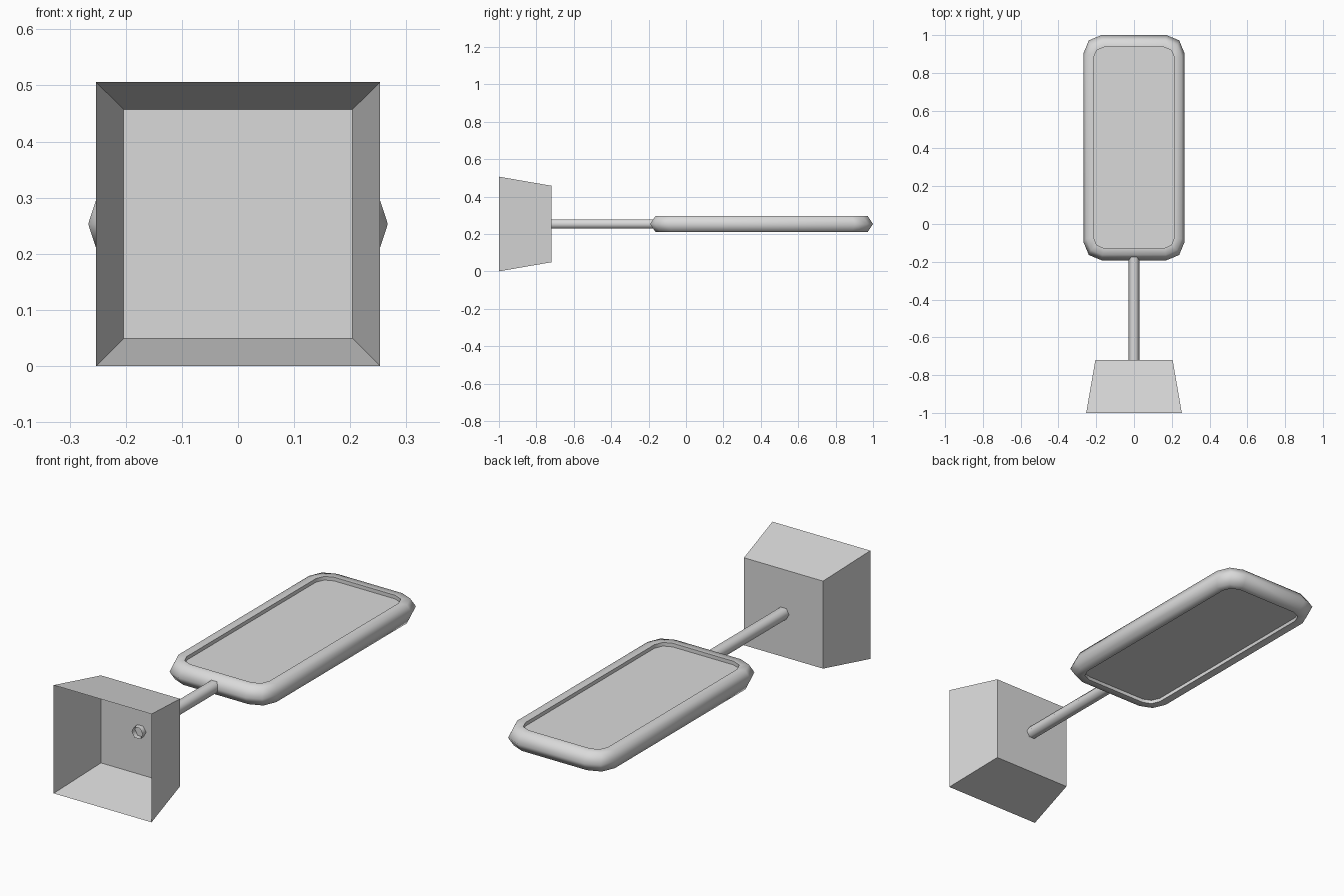
import bpy
import bmesh
from math import cos, sin, pi, radians

cube = bpy.data.objects.get("Cube")
if cube:
    bpy.data.objects.remove(cube, do_unlink=True)

MID_Z = 0.253      # height of the shared axis
FRAME_Y = 0.404    # centre of the long frame

grey = bpy.data.materials.new("plain_grey")
grey.use_nodes = True
colour = (0.7, 0.7, 0.7, 1)
grey.diffuse_color = colour
grey.node_tree.nodes["Principled BSDF"].inputs["Base Color"].default_value = colour


def rounded_ring(half_x, half_y, radius, z):
    """Rounded rectangle with two-segment corners."""
    points = []
    for corner, (sx, sy) in enumerate([(1, 1), (-1, 1), (-1, -1), (1, -1)]):
        for step in range(3):
            a = (corner + step / 2) * pi / 2
            points.append((sx * (half_x - radius) + radius * cos(a),
                           FRAME_Y + sy * (half_y - radius) + radius * sin(a),
                           MID_Z + z))
    return points


def square_ring(half, y):
    return [(sx * half, y, MID_Z + sz * half)
            for sx, sz in [(1, 1), (-1, 1), (-1, -1), (1, -1)]]


def hex_ring(radius, y):
    return [(radius * cos(i * pi / 3), y, MID_Z + radius * sin(i * pi / 3))
            for i in range(6)]


def loft(name, rings, caps=(), smooth=False):
    """Skin a list of matching rings, then cap the listed ones."""
    bm = bmesh.new()
    loops = [[bm.verts.new(p) for p in ring] for ring in rings]
    n = len(loops[0])
    for a, b in zip(loops, loops[1:]):
        for i in range(n):
            j = (i + 1) % n
            bm.faces.new((a[i], a[j], b[j], b[i]))
    for index in caps:
        bm.faces.new(loops[index])
    bmesh.ops.recalc_face_normals(bm, faces=bm.faces)
    for face in bm.faces:
        face.smooth = smooth
    mesh = bpy.data.meshes.new(name)
    bm.to_mesh(mesh)
    bm.free()
    mesh.materials.append(grey)
    if smooth:
        mesh.set_sharp_from_angle(angle=radians(80))
    obj = bpy.data.objects.new(name, mesh)
    bpy.context.scene.collection.objects.link(obj)


# Tapered thin-walled box, open at the front
loft("open_box", [square_ring(0.253, -1), square_ring(0.2045, -0.72)], caps=[-1])

# Hollow six-sided rod, poking slightly through the box wall
loft("rod", [hex_ring(0.029, -0.745), hex_ring(0.029, -0.15)], smooth=True)

# Rounded frame with a shallow sunken panel on top and underneath
loft("framed_panel", [
    rounded_ring(0.214, 0.532, 0.056, 0.026),
    rounded_ring(0.214, 0.532, 0.056, 0.043),
    rounded_ring(0.253, 0.567, 0.085, 0.043),
    rounded_ring(0.267, 0.596, 0.095, 0),
    rounded_ring(0.253, 0.567, 0.085, -0.043),
    rounded_ring(0.214, 0.532, 0.056, -0.043),
    rounded_ring(0.214, 0.532, 0.056, -0.026),
], caps=[0, -1], smooth=True)
